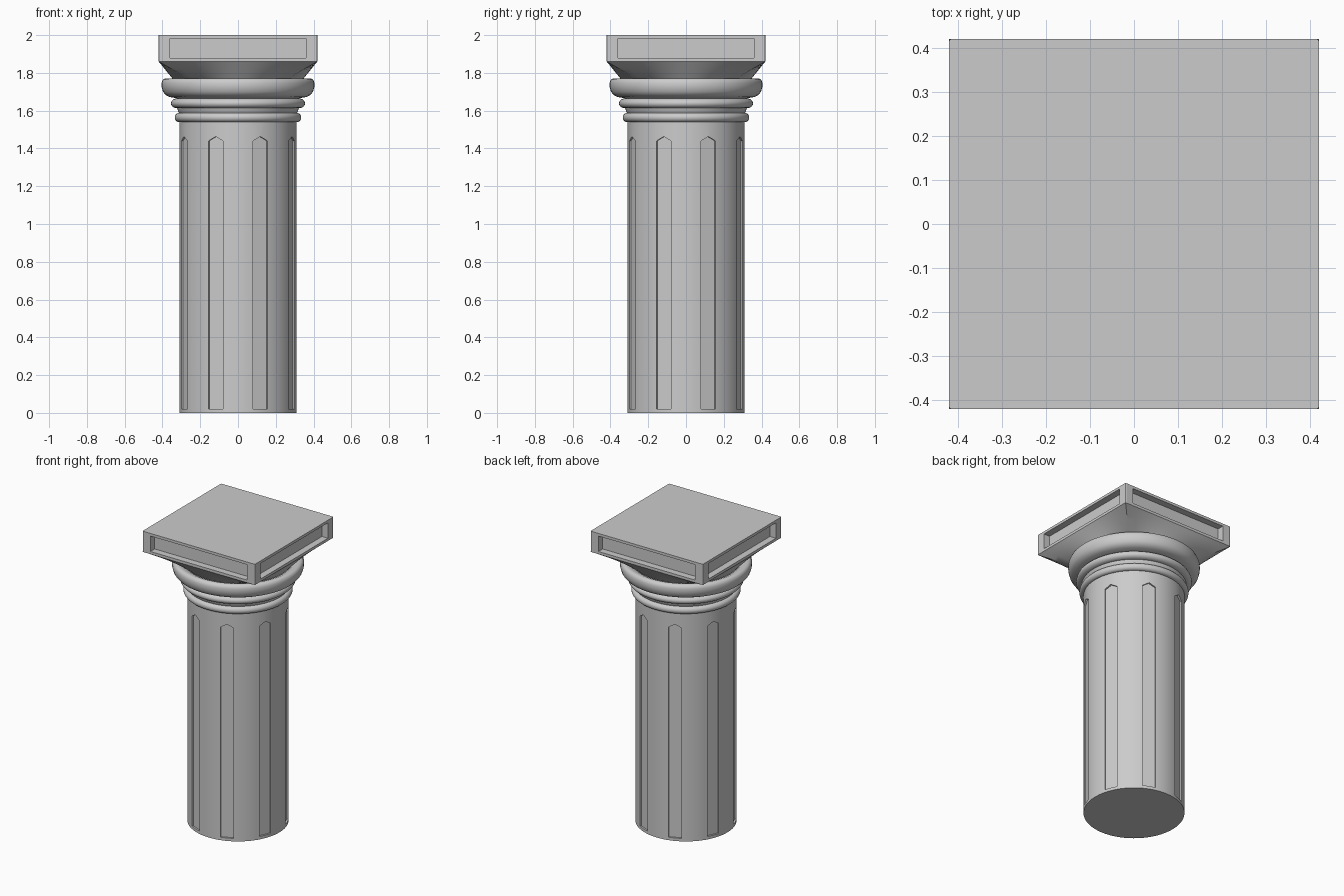
import bpy, bmesh
from math import sin, cos, pi, radians
from mathutils import Matrix

if "Cube" in bpy.data.objects:
    bpy.data.objects.remove(bpy.data.objects["Cube"])


def make_object(name, bm, smooth=None, helper=False):
    bmesh.ops.recalc_face_normals(bm, faces=bm.faces)
    mesh = bpy.data.meshes.new(name)
    bm.to_mesh(mesh)
    bm.free()
    obj = bpy.data.objects.new(name, mesh)
    bpy.context.collection.objects.link(obj)
    if helper:
        obj.hide_render = True
        obj.hide_set(True)
    if smooth:
        bpy.ops.object.select_all(action='DESELECT')
        obj.select_set(True)
        bpy.context.view_layer.objects.active = obj
        bpy.ops.object.shade_smooth_by_angle(angle=radians(smooth))
    return obj


def skin(rings, cap=False):
    """Join rings of points, each with the same count, into a surface."""
    bm = bmesh.new()
    loops = [[bm.verts.new(p) for p in ring] for ring in rings]
    n = len(loops[0])
    for a, b in zip(loops, loops[1:]):
        for i in range(n):
            j = (i + 1) % n
            bm.faces.new((a[i], a[j], b[j], b[i]))
    if cap:
        bm.faces.new(loops[0])
        bm.faces.new(loops[-1])
    return bm


def circle(r, z, n=64):
    return [(r * cos(2 * pi * i / n), r * sin(2 * pi * i / n), z) for i in range(n)]


def cut(obj, cutter):
    mod = obj.modifiers.new("cut", 'BOOLEAN')
    mod.object = cutter
    mod.operation = 'DIFFERENCE'
    mod.solver = 'EXACT'


# Shaft with eight shallow pointed panels
shaft = make_object("shaft", skin([circle(0.31, 0), circle(0.31, 1.56)], cap=True), 30)
outline = [(-0.041, 0.02), (0.041, 0.02), (0.041, 1.44), (0, 1.463), (-0.041, 1.44)]
bm = bmesh.new()
for k in range(8):
    turn = Matrix.Rotation(radians(22.5 + 45 * k), 3, 'Z')
    prism = [[bm.verts.new(turn @ Matrix.Translation((0, 0, 0)).to_3x3() @ Matrix.Identity(3).col[0] * r
                           + turn.col[1] * y + turn.col[2] * z) for y, z in outline]
             for r in (0.298, 0.35)]
    bm.faces.new(prism[0])
    bm.faces.new(prism[1])
    for i in range(5):
        j = (i + 1) % 5
        bm.faces.new((prism[0][i], prism[0][j], prism[1][j], prism[1][i]))
cut(shaft, make_object("flute_cutter", bm, helper=True))

# Turned neck rings and cushion
def bead(r_in, r_out, z0, z1, steps=10):
    mid, half = (z0 + z1) / 2, (z1 - z0) / 2
    return [(r_in + (r_out - r_in) * sin(pi * i / steps), mid - half * cos(pi * i / steps))
            for i in range(steps + 1)]

profile = [(0.305, 1.54)] + bead(0.312, 0.335, 1.54, 1.588)
profile += [(0.318, 1.60)] + bead(0.322, 0.355, 1.613, 1.665)
profile += [(0.335, 1.668), (0.362, 1.672), (0.384, 1.683), (0.397, 1.70), (0.404, 1.725),
            (0.404, 1.748), (0.398, 1.764), (0.386, 1.771), (0.37, 1.77), (0.34, 1.757)]
make_object("neck_rings", skin([circle(r, z) for r, z in profile]), 50)

# Flare from round neck to square slab
H = 0.42
def blend(t):
    ring = []
    for x, y, _ in circle(1, 0):
        s = H / max(abs(x), abs(y))
        r = 0.335 + (s - 0.335) * t
        ring.append((x * r, y * r, 1.755 + 0.105 * t))
    return ring

make_object("flare", skin([blend(i / 8) for i in range(9)]), 30)

# Square top slab with a sunken panel on each side
bm = bmesh.new()
bmesh.ops.create_cube(bm, size=1, matrix=Matrix.Translation((0, 0, 1.93)) @ Matrix.Diagonal((2 * H, 2 * H, 0.14, 1)))
upright = [e for e in bm.edges if abs(e.verts[0].co.z - e.verts[1].co.z) > 0.1]
bmesh.ops.bevel(bm, geom=upright, offset=0.006, segments=2, profile=0.5, affect='EDGES')
slab = make_object("top_slab", bm)
bm = bmesh.new()
for k in range(4):
    place = Matrix.Rotation(k * pi / 2, 4, 'Z') @ Matrix.Translation((0, -H, 1.93))
    bmesh.ops.create_cube(bm, size=1, matrix=place @ Matrix.Diagonal((0.72, 0.09, 0.104, 1)))
cut(slab, make_object("panel_cutter", bm, helper=True))
